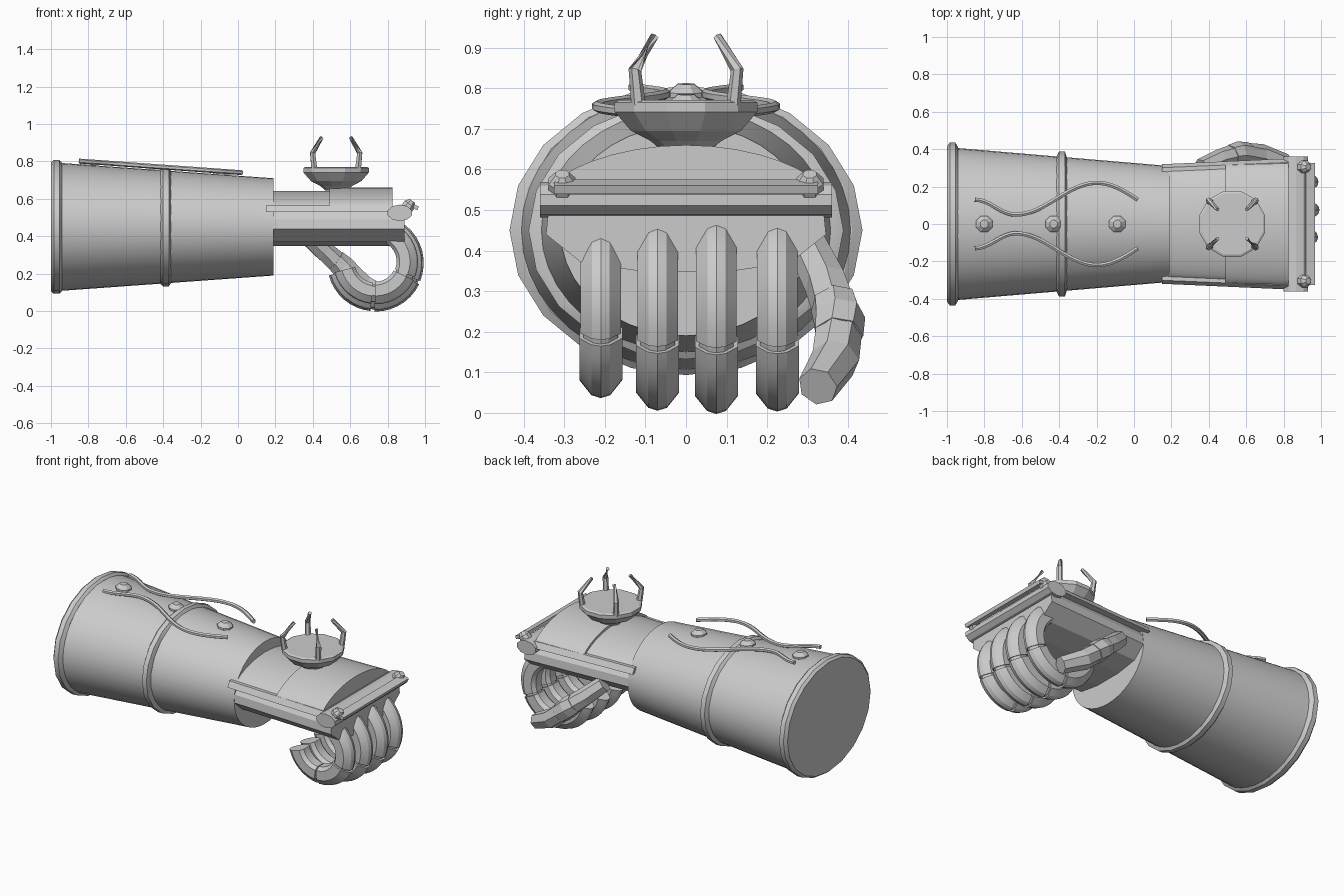
import bpy, bmesh, math
from mathutils import Vector

old = bpy.data.objects.get("Cube")
if old:
    bpy.data.objects.remove(old, do_unlink=True)

grey = bpy.data.materials.new("light grey metal")
grey.use_nodes = True
grey.diffuse_color = (0.6, 0.6, 0.6, 1)
grey.node_tree.nodes["Principled BSDF"].inputs["Base Color"].default_value = (0.6, 0.6, 0.6, 1)


def loft(name, rings, smooth=None):
    """Skin a list of equal-sized point rings and cap both ends."""
    bm = bmesh.new()
    rows = [[bm.verts.new(p) for p in ring] for ring in rings]
    n = len(rows[0])
    for a, b in zip(rows, rows[1:]):
        for i in range(n):
            bm.faces.new((a[i], a[(i + 1) % n], b[(i + 1) % n], b[i]))
    bm.faces.new(rows[0])
    bm.faces.new(rows[-1])
    bmesh.ops.recalc_face_normals(bm, faces=bm.faces)
    mesh = bpy.data.meshes.new(name)
    bm.to_mesh(mesh)
    bm.free()
    mesh.materials.append(grey)
    obj = bpy.data.objects.new(name, mesh)
    bpy.context.collection.objects.link(obj)
    if smooth:
        bpy.ops.object.select_all(action='DESELECT')
        obj.select_set(True)
        bpy.context.view_layer.objects.active = obj
        bpy.ops.object.shade_smooth_by_angle(angle=math.radians(smooth))
    return obj


def ellipse(center, u, v, n, turn=0.0):
    c, u, v = Vector(center), Vector(u), Vector(v)
    angles = [math.tau * (i + turn) / n for i in range(n)]
    return [c + u * math.cos(a) + v * math.sin(a) for a in angles]


def tube(name, path, radii, n, smooth=None):
    """Round bar following a path, with one radius per point."""
    pts = [Vector(p) for p in path]
    rings = []
    for i, p in enumerate(pts):
        t = (pts[min(i + 1, len(pts) - 1)] - pts[max(i - 1, 0)]).normalized()
        side = t.cross(Vector((0, 0, 1)) if abs(t.z) < 0.9 else Vector((0, 1, 0))).normalized()
        rings.append(ellipse(p, side * radii[i], t.cross(side) * radii[i], n, 0.5))
    return loft(name, rings, smooth)


def stations(profile, xs, widths):
    """Repeat a (y, z) profile along x with a width factor at each station."""
    return [[(x, y * w, z) for y, z in profile] for x, w in zip(xs, widths)]


def barrel(name, profile, n):
    """Elliptical body along x from (x, y radius, z radius) stations."""
    return loft(name, [ellipse((x, 0, 0.45), (0, ry, 0), (0, 0, rz), n) for x, ry, rz in profile], 25)


# Forearm sleeve and its two raised bands
barrel("forearm", [(-0.99, 0.41, 0.345), (0.19, 0.31, 0.26)], 40)
barrel("cuff_band", [(-1, 0.415, 0.345), (-0.985, 0.435, 0.357),
                     (-0.955, 0.435, 0.357), (-0.94, 0.41, 0.343)], 20)
barrel("middle_band", [(-0.415, 0.36, 0.305), (-0.4, 0.388, 0.318),
                       (-0.37, 0.388, 0.318), (-0.358, 0.355, 0.3)], 20)

# Studs along the top of the sleeve
for x, z in ((-0.8, 0.778), (-0.43, 0.752), (-0.09, 0.727)):
    loft("sleeve_stud", [ellipse((x, 0, z + h), (r, 0, -r * 0.07), (0, r, 0), 8, 0.5)
                         for h, r in ((-0.015, 0.047), (0.012, 0.047), (0.033, 0.022))])

# Wavy trim, one strand on each side
for s in (1, -1):
    path = []
    for i in range(33):
        t = i / 32
        if t < 0.25:
            y = 0.09 + 0.04 * math.cos(math.pi * t / 0.25)
        elif t < 0.75:
            y = 0.135 - 0.085 * math.cos(math.pi * (t - 0.25) / 0.5)
        else:
            y = 0.13 + 0.09 * math.cos(math.pi / 2 * (t - 0.75) / 0.25)
        path.append((-0.85 + 0.87 * t, s * y, 0.802 - 0.062 * t))
    tube("wavy_trim", path, [0.013] * 33, 6, 40)

# Palm body, flange and the two overlapping back plates
half = [(0.28, 0.56), (0.33, 0.49), (0.335, 0.44), (0.25, 0.37), (0.1, 0.348)]
palm = half + [(-y, z) for y, z in reversed(half)]
loft("palm", stations(palm, (0.17, 0.89), (0.92, 1.03)))
flange = [(0.34, 0.53), (0.32, 0.565), (-0.32, 0.565), (-0.34, 0.53)]
loft("hand_flange", stations(flange, (0.15, 0.83), (0.94, 1.03)))


def arch(width, base, rise):
    top = [math.pi * i / 16 for i in range(17)]
    return [(width * math.cos(a), base + rise * math.sin(a) ** 1.5) for a in top]


loft("rear_back_plate", stations(arch(0.3, 0.56, 0.083), (0.18, 0.52), (0.95, 1)), 25)
loft("front_back_plate", stations(arch(0.315, 0.565, 0.095), (0.49, 0.825), (1, 1.03)), 25)

# Knuckle bar with its strip and end bolts
loft("knuckle_bar", [ellipse((0.865, y, 0.525), (0.068, 0, 0), (0, 0, 0.044), 10, 0.5)
                     for y in (-0.36, 0.36)])
loft("knuckle_strip", [[(0.915, y, 0.555), (0.96, y, 0.54), (0.967, y, 0.56), (0.92, y, 0.575)]
                       for y in (-0.325, 0.325)])
axis = Vector((0.6, 0, 0.8))
for s in (1, -1):
    loft("knuckle_bolt", [ellipse(Vector((0.905, s * 0.305, 0.553)) + axis * h,
                                  Vector((0.8, 0, -0.6)) * r, (0, r, 0), 8, 0.5)
                          for h, r in ((-0.02, 0.036), (0.022, 0.036), (0.045, 0.018))])

# Shallow dish with four bent prongs
dish = ((0.645, 0.06), (0.67, 0.09), (0.695, 0.14), (0.742, 0.182), (0.765, 0.182), (0.771, 0.17))
loft("dish", [ellipse((0.525, 0, z), (r, 0, 0), (0, r, 0), 12, 0.5) for z, r in dish])
for sx in (1, -1):
    for sy in (1, -1):
        tube("prong", [(0.525 + sx * d, sy * d, z)
                       for d, z in ((0.117, 0.76), (0.126, 0.845), (0.078, 0.928))],
             (0.018, 0.016, 0.011), 6)

# Curled fingers: a slim core wrapped in three armour segments
side = [(0.055, 0.022), (0.02, 0.05), (-0.035, 0.05), (-0.052, 0.028)]
section = [(0.062, 0)] + side + [(u, -v) for u, v in reversed(side)]


def finger_arc(name, y, z, radius, start, end, scale):
    steps = max(4, round(abs(end - start) / 9))
    rings = []
    for i in range(steps + 1):
        a = math.radians(start + (end - start) * i / steps)
        rings.append([(0.735 + (radius + u * scale) * math.cos(a), y + v * scale,
                       z + (radius + u * scale) * math.sin(a)) for u, v in section])
    loft(name, rings, 20)


for y, z, radius in ((-0.21, 0.265, 0.165), (-0.07, 0.257, 0.188),
                     (0.075, 0.257, 0.196), (0.225, 0.257, 0.19)):
    finger_arc("finger_core", y, z, radius, 64, -160, 0.85)
    finger_arc("finger_base_segment", y, z, radius, 60, -22, 1.0)
    finger_arc("finger_middle_segment", y, z, radius - 0.002, -26, -91, 1.06)
    finger_arc("finger_tip_segment", y, z, radius, -96, -165, 1.0)

# Thumb reaching forward beneath the palm
thumb = [(0.36, 0.3, 0.41), (0.46, 0.345, 0.32), (0.56, 0.378, 0.235),
         (0.68, 0.368, 0.13), (0.81, 0.325, 0.065)]
tube("thumb", thumb, (0.05, 0.055, 0.06, 0.06, 0.05), 7)
tube("thumb_joint", [(0.52, 0.365, 0.27), (0.56, 0.377, 0.235), (0.61, 0.375, 0.19)],
     (0.06, 0.065, 0.062), 7)
